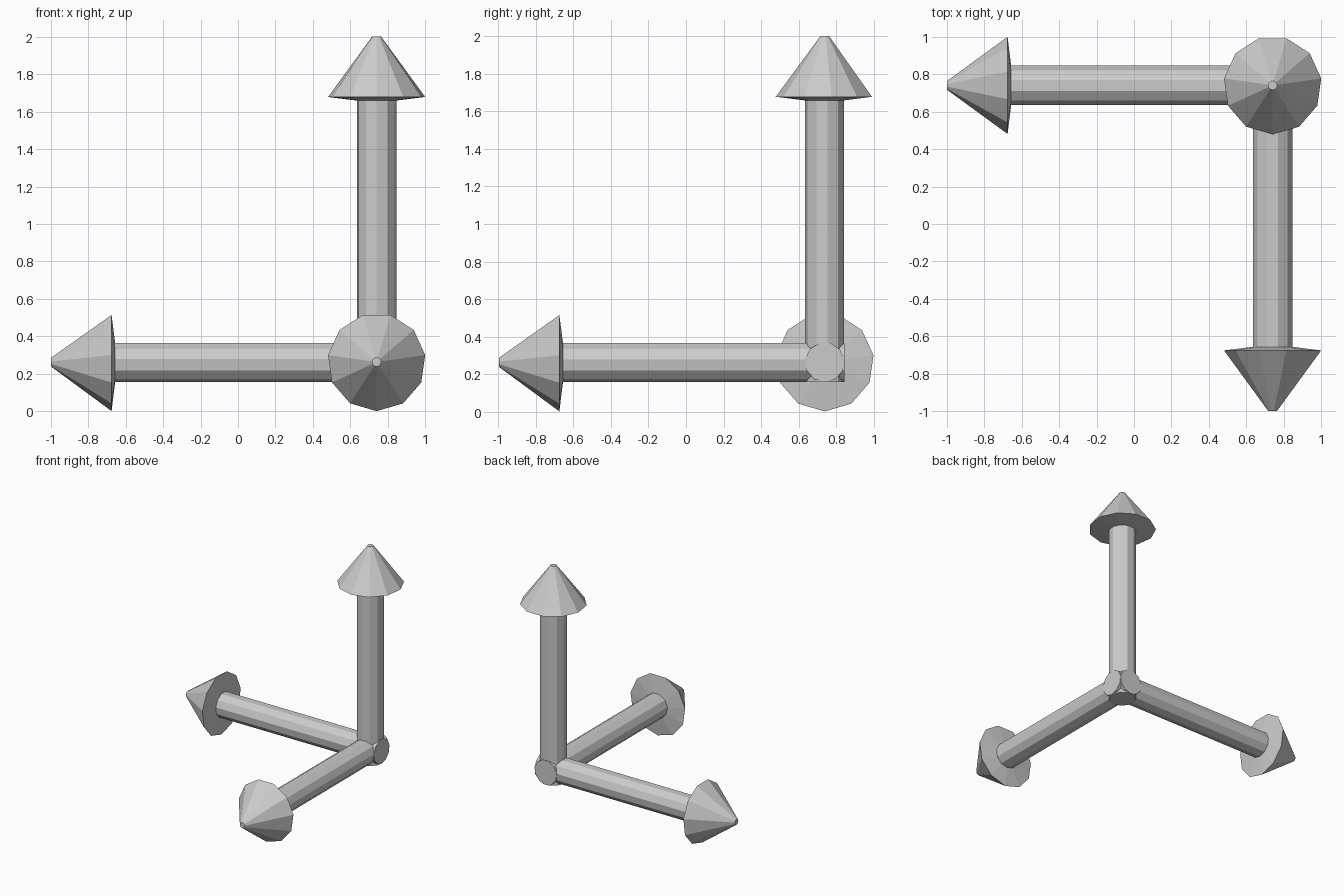
import bpy, bmesh
from math import cos, sin, tau
from mathutils import Vector

if "Cube" in bpy.data.objects:
    bpy.data.objects.remove(bpy.data.objects["Cube"])

SIDES = 11
CORNER = Vector((0.74, 0.74, 0.263))


def lathe(name, profile, axis, ref):
    """Revolve (radius, distance) rings about axis; ref points at a corner of the polygon."""
    axis, ref = Vector(axis), Vector(ref)
    side = axis.cross(ref)
    bm = bmesh.new()
    rings = []
    for r, d in profile:
        rings.append([bm.verts.new(CORNER + axis * d
                                   + ref * (r * cos(tau * i / SIDES))
                                   + side * (r * sin(tau * i / SIDES)))
                      for i in range(SIDES)])
    for a, b in zip(rings, rings[1:]):
        for i in range(SIDES):
            j = (i + 1) % SIDES
            bm.faces.new((a[i], a[j], b[j], b[i]))
    bm.faces.new(rings[0][::-1])
    bm.faces.new(rings[-1])
    bmesh.ops.recalc_face_normals(bm, faces=bm.faces)
    mesh = bpy.data.meshes.new(name)
    bm.to_mesh(mesh)
    bm.free()
    obj = bpy.data.objects.new(name, mesh)
    bpy.context.collection.objects.link(obj)


# Shaft overshoots the corner by its own radius; head has a slightly sloped back
SHAFT = [(0.106, -0.106), (0.106, 1.40)]
HEAD = [(0.10, 1.395), (0.262, 1.415), (0.024, 1.738)]

# Three arrows sharing one corner
for label, axis, ref in (("left", (-1, 0, 0), (0, 0, -1)),
                         ("front", (0, -1, 0), (0, 0, -1)),
                         ("up", (0, 0, 1), (0, -1, 0))):
    lathe(label + "_arrow_shaft", SHAFT, axis, ref)
    lathe(label + "_arrow_head", HEAD, axis, ref)
